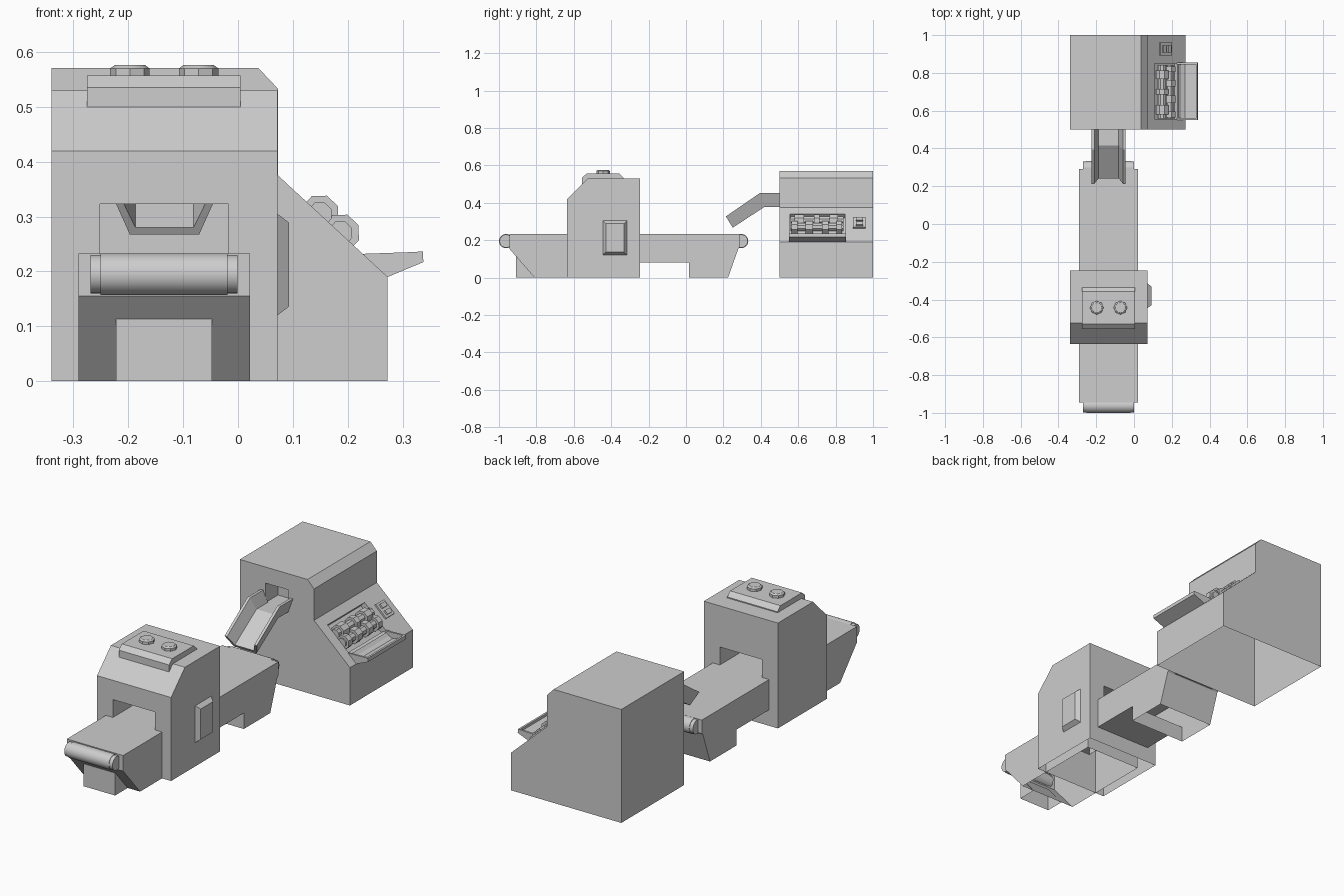
import bpy, bmesh, math
from mathutils import Matrix, Vector

if "Cube" in bpy.data.objects:
    bpy.data.objects.remove(bpy.data.objects["Cube"])

grey = bpy.data.materials.new("machine grey")
grey.diffuse_color = (0.61, 0.61, 0.61, 1)
grey.use_nodes = True
grey.node_tree.nodes["Principled BSDF"].inputs["Base Color"].default_value = grey.diffuse_color


def finish(name, bm, smooth=False):
    bmesh.ops.recalc_face_normals(bm, faces=bm.faces)
    me = bpy.data.meshes.new(name)
    bm.to_mesh(me)
    bm.free()
    me.materials.append(grey)
    ob = bpy.data.objects.new(name, me)
    bpy.context.collection.objects.link(ob)
    if smooth:
        bpy.context.view_layer.objects.active = ob
        ob.select_set(True)
        bpy.ops.object.shade_smooth_by_angle(angle=math.radians(35))
        ob.select_set(False)
    return ob


def loft(name, rings):
    """Join matching rings of points and cap both ends."""
    bm = bmesh.new()
    rows = [[bm.verts.new(p) for p in r] for r in rings]
    n = len(rows[0])
    for a, b in zip(rows, rows[1:]):
        for i in range(n):
            j = (i + 1) % n
            bm.faces.new((a[i], a[j], b[j], b[i]))
    bm.faces.new(rows[0])
    bm.faces.new(rows[-1][::-1])
    return finish(name, bm)


def prism_x(name, prof, x0, x1):
    return loft(name, [[(x, y, z) for y, z in prof] for x in (x0, x1)])


def prism_y(name, prof, y0, y1):
    return loft(name, [[(x, y, z) for x, z in prof] for y in (y0, y1)])


def box(name, lo, hi, frame=None):
    bm = bmesh.new()
    bmesh.ops.create_cube(bm, size=1)
    for v in bm.verts:
        v.co = Vector([lo[i] + (v.co[i] + 0.5) * (hi[i] - lo[i]) for i in range(3)])
    if frame:
        bm.transform(frame)
    return finish(name, bm)


def cylinder(name, centre, r, length, axis="Z", r2=None, sides=32, roll=0):
    bm = bmesh.new()
    bmesh.ops.create_cone(bm, cap_ends=True, segments=sides, radius1=r,
                          radius2=r if r2 is None else r2, depth=length)
    turn = {"Z": Matrix(), "X": Matrix.Rotation(math.pi / 2, 4, "Y"),
            "Y": Matrix.Rotation(math.pi / 2, 4, "X")}[axis]
    bm.transform(Matrix.Translation(centre) @ turn @ Matrix.Rotation(roll, 4, "Z"))
    return finish(name, bm, True)


def cut(ob, cutter):
    cutter.hide_render = True
    cutter.hide_set(True)
    m = ob.modifiers.new("cut", "BOOLEAN")
    m.operation = "DIFFERENCE"
    m.solver = "EXACT"
    m.object = cutter


def open_at(ob, *heights):
    """Apply the cuts, then remove the level faces at the given heights."""
    bpy.context.view_layer.update()
    dg = bpy.context.evaluated_depsgraph_get()
    bm = bmesh.new()
    bm.from_mesh(ob.evaluated_get(dg).to_mesh())
    ob.modifiers.clear()
    gone = [f for f in bm.faces
            if any(all(abs(v.co.z - h) < 1e-3 for v in f.verts) for h in heights)]
    bmesh.ops.delete(bm, geom=gone, context="FACES")
    bm.to_mesh(ob.data)
    bm.free()


# Conveyor bed with its two hollow feet
bed = prism_x("conveyor_bed", [(-.945, .233), (-.945, .155), (-.81, 0), (-.32, 0), (-.32, .08),
                               (.015, .08), (.015, 0), (.225, 0), (.28, .155), (.29, .165),
                               (.29, .233)], -.291, .022)
open_at(bed, 0)
foot = prism_x("front_foot", [(-.91, 0), (-.81, 0), (-.905, .113), (-.91, .113)], -.222, -.047)
open_at(foot, 0)
for side, y in (("front", -.962), ("rear", .295)):
    cylinder(side + "_roller", (-.135, y, .195), .038, .232, "X")
    for x in (-.26, -.01):
        cylinder(side + "_roller_end", (x, y, .195), .035, .018, "X")

# Scanner housing, open underneath, with a tunnel for the belt
housing = prism_x("scanner_housing", [(-.635, 0), (-.245, 0), (-.245, .53), (-.525, .53),
                                      (-.635, .42)], -.34, .072)
cut(housing, box("tunnel_cutter", (-.252, -.8, .2), (-.017, -.1, .323)))
open_at(housing, 0, .2)

# Roof plate with bevelled front and back, plus two octagonal caps
prism_x("roof_plate", [(-.555, .50), (-.335, .50), (-.335, .535), (-.358, .557),
                       (-.53, .557), (-.555, .535)], -.275, .005)
for x in (-.197, -.072):
    cylinder("roof_cap", (x, -.443, .563), .036, .014, sides=8)
    cylinder("roof_cap_top", (x, -.443, .573), .036, .006, r2=.028, sides=8)

# Side panel, tapering outwards
loft("side_panel", [[(x, -.445 + e, .12 + e), (x, -.315 - e, .12 + e),
                     (x, -.315 - e, .305 - e), (x, -.445 + e, .305 - e)]
                    for x, e in ((.065, 0), (.072, 0), (.093, .016))])

# Feeder cabinet, open underneath, with sloping control side
cabinet = prism_y("feeder_cabinet", [(-.34, 0), (.273, 0), (.273, .19), (.073, .375),
                                     (.073, .533), (.037, .571), (-.34, .571)], .5, 1)
cut(cabinet, box("outlet_cutter", (-.197, .4, .392), (-.07, .6, .49)))

# Slope frame: local x runs down the slope, local z points out of it
down = Vector((.2, 0, -.185)).normalized()
out = Vector((.185, 0, .2)).normalized()
slope = Matrix(((down.x, 0, out.x, .073), (0, 1, 0, 0), (down.z, 0, out.z, .375), (0, 0, 0, 1)))
cut(cabinet, box("recess_cutter", (.05, .555, -.03), (.22, .85, .1), slope))
open_at(cabinet, 0)

# Two stepped octagonal sorting rollers in the recess
roll = math.radians(22.5 + 2)
for name, t, collars in (("upper", .104, ((.605, .05), (.70, .03), (.79, .045))),
                         ("lower", .155, ((.58, .03), (.66, .04), (.745, .035), (.82, .03)))):
    c = slope @ Vector((t, 0, 0))
    cylinder(name + "_sorting_roller", (c.x, .70, c.z), .023, .285, "Y", sides=8, roll=roll)
    for y, w in collars:
        cylinder(name + "_roller_collar", (c.x, y, c.z), .036, w, "Y", sides=8, roll=roll)

# Small switch plate
box("switch_plate", (.085, .893, -.004), (.165, .96, .009), slope)
for t in (.107, .143):
    box("switch", (t - .011, .908, .009), (t + .011, .945, .018), slope)

# Catch tray: floor, cheeks and lip
prism_y("tray_floor", [(.215, .225), (.273, .19), (.338, .217), (.335, .226), (.27, .204)],
        .55, .855)
for y in (.55, .845):
    prism_y("tray_cheek", [(.225, .232), (.273, .19), (.338, .217), (.337, .236)], y, y + .01)
prism_y("tray_lip", [(.327, .215), (.338, .217), (.337, .236), (.327, .236)], .55, .855)

# Open chute: trapezoid channel swept from outlet to belt
section = [(-.063, 0), (.063, 0), (.09, 1), (.076, 1), (.053, .22), (-.053, .22),
           (-.076, 1), (-.09, 1)]
path = [((.505, .378), (.505, .452)), ((.42, .378), (.395, .452)), ((.25, .267), (.213, .327))]
loft("chute", [[(u - .134, b[0] + v * (t[0] - b[0]), b[1] + v * (t[1] - b[1]))
                for u, v in section] for b, t in path])
